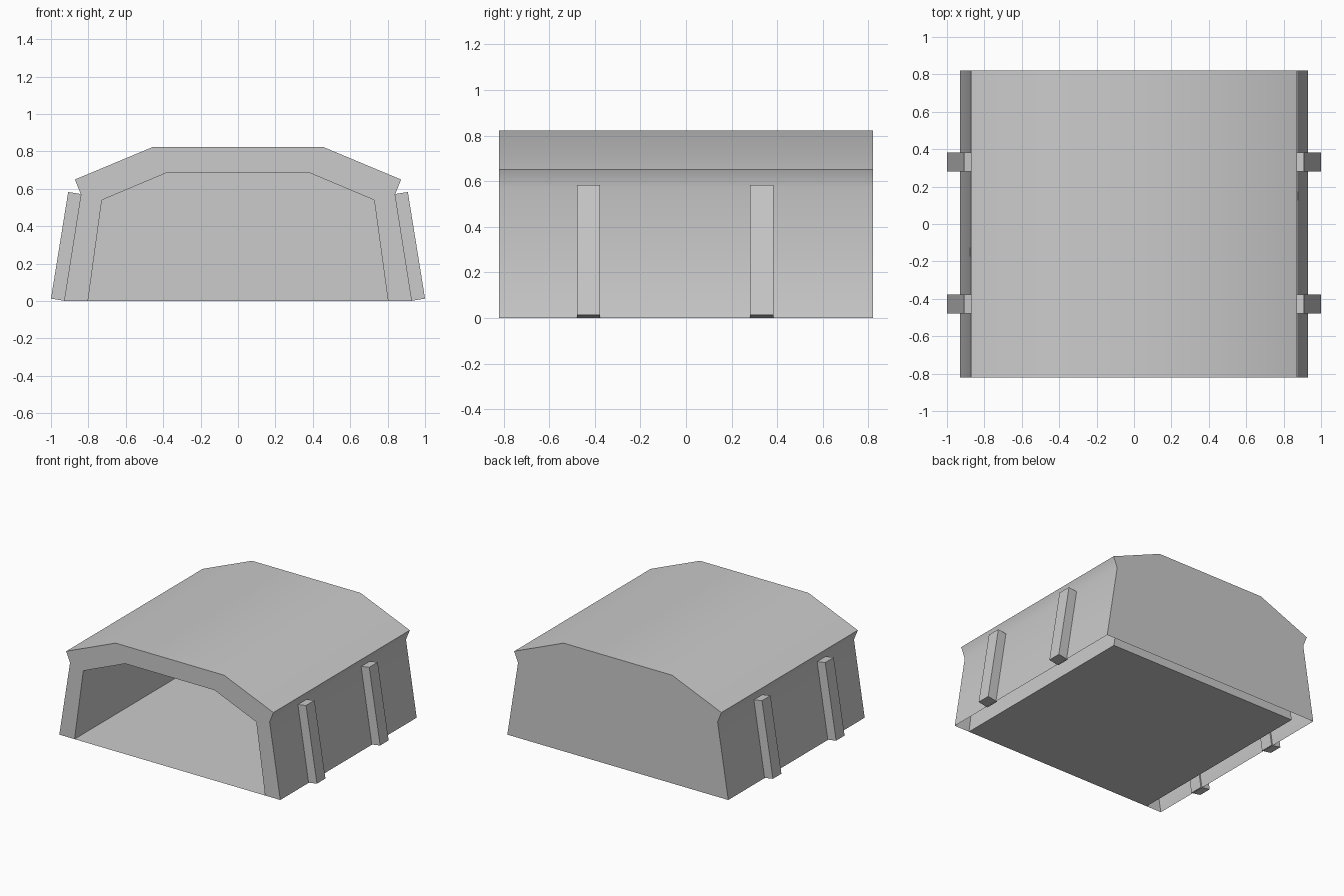
import bpy
import bmesh
import math

if "Cube" in bpy.data.objects:
    bpy.data.objects.remove(bpy.data.objects["Cube"])

FRONT, BACK, INNER_BACK = -0.82, 0.82, 0.74


def mirrored(half):
    """Right half of a profile (bottom to top) -> whole arch, right to left."""
    return half + [(-x, z) for x, z in reversed(half)]


def finish(name, bm, smooth=False):
    bmesh.ops.recalc_face_normals(bm, faces=bm.faces)
    mesh = bpy.data.meshes.new(name)
    bm.to_mesh(mesh)
    bm.free()
    ob = bpy.data.objects.new(name, mesh)
    bpy.context.collection.objects.link(ob)
    if smooth:
        bpy.ops.object.select_all(action='DESELECT')
        ob.select_set(True)
        bpy.context.view_layer.objects.active = ob
        bpy.ops.object.shade_smooth_by_angle(angle=math.radians(32))
    return ob


def ring(bm, profile, y):
    return [bm.verts.new((x, y, z)) for x, z in profile]


def bridge(bm, a, b, closed):
    n = len(a)
    for i in range(n if closed else n - 1):
        j = (i + 1) % n
        bm.faces.new((a[i], a[j], b[j], b[i]))


# Shelter shell: outer arch, front rim, and an inner pocket with floor;
# the cavity between the two skins is open underneath
outer = mirrored([(0.93, 0), (0.84, 0.57), (0.872, 0.65), (0.457, 0.823)])
inner = mirrored([(0.802, 0), (0.728, 0.54), (0.376, 0.688)])
bm = bmesh.new()
outer_front, outer_back = ring(bm, outer, FRONT), ring(bm, outer, BACK)
inner_front, inner_back = ring(bm, inner, FRONT), ring(bm, inner, INNER_BACK)
bridge(bm, outer_front, outer_back, False)
bridge(bm, inner_front, inner_back, True)
bm.faces.new(outer_back)
bm.faces.new(inner_back)
bm.faces.new(outer_front + inner_front[::-1])
finish("shelter_shell", bm, smooth=True)

# Leaning buttress ribs, two on each side
rib = [(1.0, 0.013), (0.908, 0.583), (0.832, 0.571), (0.92, 0.0)]
for side, label in ((1, "right"), (-1, "left")):
    for y, place in ((-0.428, "front"), (0.332, "back")):
        bm = bmesh.new()
        profile = [(side * x, z) for x, z in rib]
        a, b = ring(bm, profile, y - 0.051), ring(bm, profile, y + 0.051)
        bridge(bm, a, b, True)
        bm.faces.new(a)
        bm.faces.new(b)
        finish(f"{label}_{place}_rib", bm)
